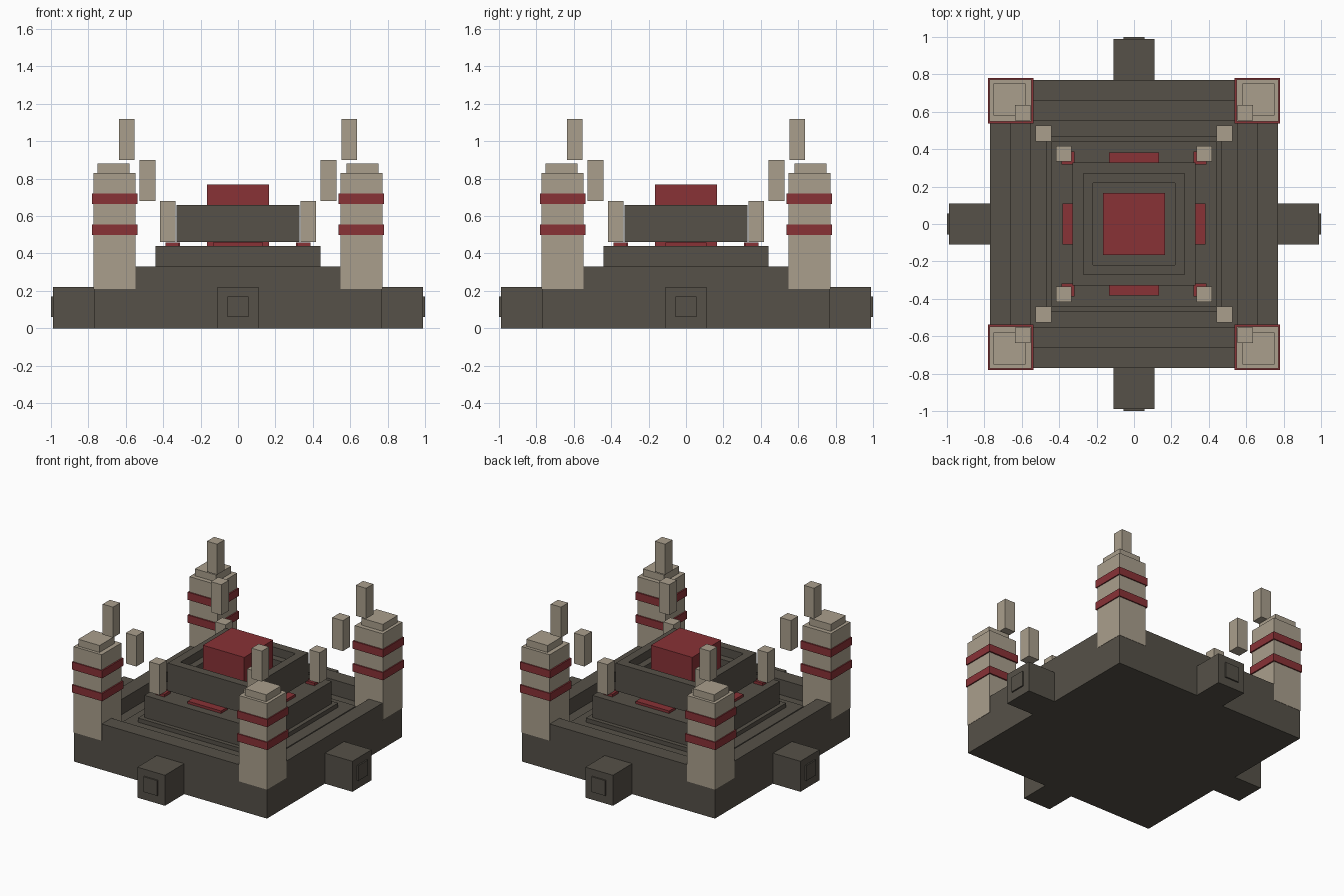
import bpy
import bmesh
from mathutils import Vector

if "Cube" in bpy.data.objects:
    bpy.data.objects.remove(bpy.data.objects["Cube"], do_unlink=True)


def material(name, rgb):
    mat = bpy.data.materials.new(name)
    mat.use_nodes = True
    mat.diffuse_color = (*rgb, 1)
    mat.node_tree.nodes["Principled BSDF"].inputs["Base Color"].default_value = (*rgb, 1)
    return mat


STONE = material("dark stone", (0.092, 0.082, 0.065))
SAND = material("sandstone", (0.40, 0.345, 0.265))
RED = material("deep red", (0.25, 0.032, 0.037))


def finish(name, bm, mat):
    bmesh.ops.recalc_face_normals(bm, faces=bm.faces)
    mesh = bpy.data.meshes.new(name)
    bm.to_mesh(mesh)
    bm.free()
    mesh.materials.append(mat)
    obj = bpy.data.objects.new(name, mesh)
    bpy.context.collection.objects.link(obj)
    return obj


def box(name, low, high, mat):
    """Box between two opposite corners."""
    low, high = Vector(low), Vector(high)
    bm = bmesh.new()
    bmesh.ops.create_cube(bm, size=1)
    bmesh.ops.scale(bm, vec=high - low, verts=bm.verts)
    bmesh.ops.translate(bm, vec=(low + high) / 2, verts=bm.verts)
    return finish(name, bm, mat)


def terrace(name, profile, mat):
    """Square stepped solid from (half width, height) pairs, capped at both ends."""
    bm = bmesh.new()
    rings = [[bm.verts.new((sx * h, sy * h, z))
              for sx, sy in ((1, 1), (-1, 1), (-1, -1), (1, -1))] for h, z in profile]
    for a, b in zip(rings, rings[1:]):
        for i in range(4):
            j = (i + 1) % 4
            bm.faces.new((a[i], a[j], b[j], b[i]))
    bm.faces.new(rings[0])
    bm.faces.new(rings[-1])
    return finish(name, bm, mat)


def corner_box(name, inner, outer, z0, z1, mat):
    """Square block repeated on the four diagonals."""
    for side, sx in (("left", 1), ("right", -1)):
        for end, sy in (("back", 1), ("front", -1)):
            xs = sorted((sx * inner, sx * outer))
            ys = sorted((sy * inner, sy * outer))
            box(f"{end}_{side}_{name}", (xs[0], ys[0], z0), (xs[1], ys[1], z1), mat)


def side_box(name, inner, outer, half, z0, z1, mat, half_y=None):
    """Block repeated on the four sides."""
    half_y = half_y or half
    for s, end, side in ((1, "back", "left"), (-1, "front", "right")):
        a, b = sorted((s * inner, s * outer))
        box(f"{end}_{name}", (-half, a, z0), (half, b, z1), mat)
        box(f"{side}_{name}", (a, -half_y, z0), (b, half_y, z1), mat)


# Walled base with a sunken channel around the second tier
terrace("walled_base", [(0.77, 0), (0.77, 0.33), (0.66, 0.33), (0.66, 0.22),
                        (0.555, 0.22), (0.555, 0.25), (0.47, 0.25), (0.47, 0.28),
                        (0.44, 0.28), (0.44, 0.44)], STONE)

# Hollow upper tier with the red core
terrace("upper_tier", [(0.33, 0.46), (0.33, 0.66), (0.27, 0.66), (0.27, 0.60),
                       (0.22, 0.60), (0.22, 0.55)], STONE)
terrace("core", [(0.165, 0.44), (0.165, 0.77)], RED)

# Arms projecting from the base, with a raised end panel
side_box("arm", 0.76, 0.99, 0.11, 0, 0.22, STONE)
side_box("arm_panel", 0.985, 1.0, 0.055, 0.06, 0.17, STONE)

# Corner towers with bands and caps
corner_box("tower", 0.548, 0.772, 0.21, 0.83, SAND)
corner_box("tower_cap", 0.58, 0.75, 0.83, 0.88, SAND)
corner_box("lower_band", 0.538, 0.78, 0.50, 0.555, RED)
corner_box("upper_band", 0.538, 0.78, 0.665, 0.72, RED)

# Rising pillars, each step further out and higher
corner_box("inner_pillar", 0.335, 0.417, 0.46, 0.68, SAND)
corner_box("middle_pillar", 0.442, 0.527, 0.68, 0.90, SAND)
corner_box("outer_pillar", 0.553, 0.635, 0.90, 1.12, SAND)

# Red floor plates around the upper tier
side_box("floor_plate", 0.31, 0.383, 0.133, 0.44, 0.458, RED, half_y=0.11)
corner_box("corner_plate", 0.317, 0.387, 0.44, 0.459, RED)
